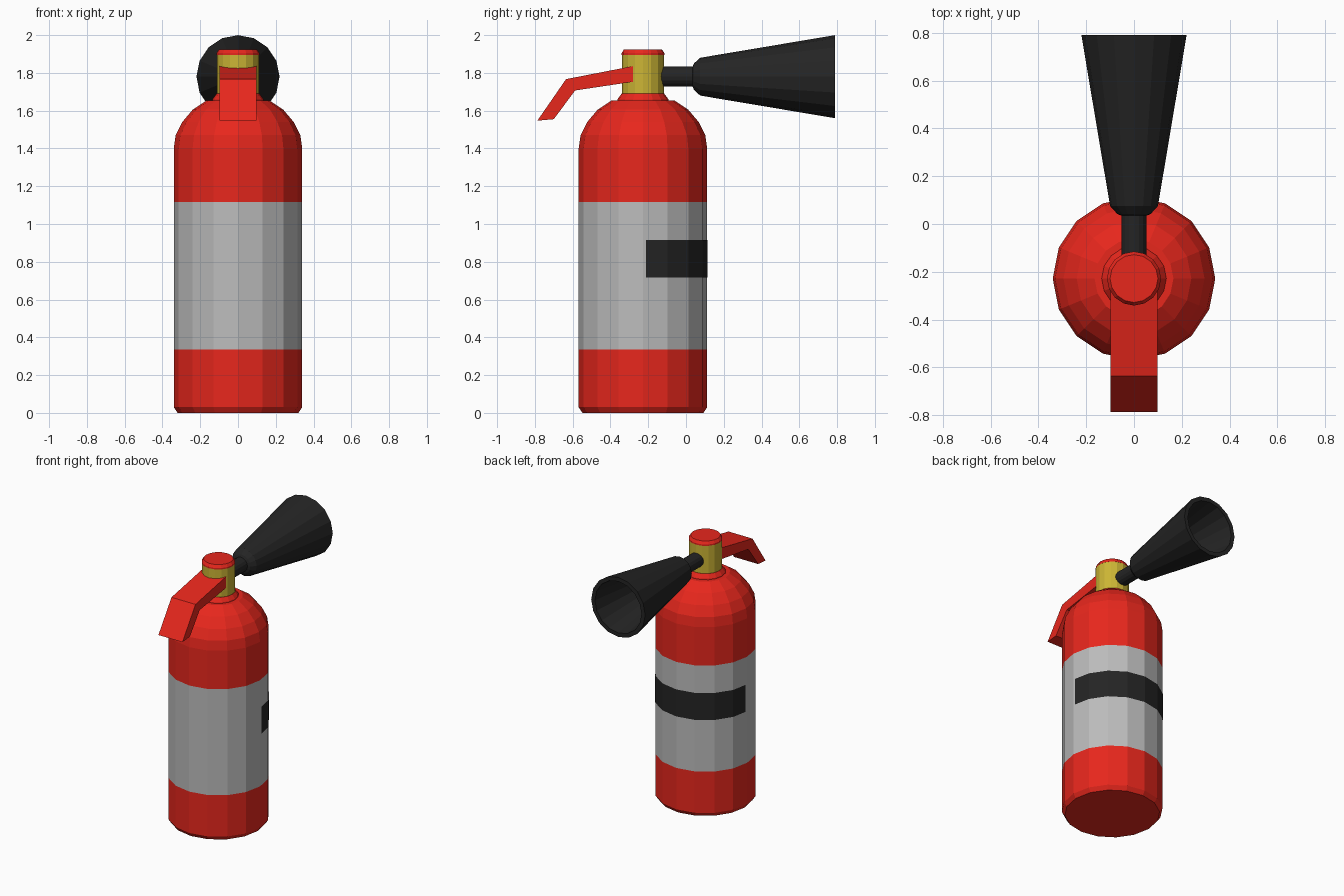
import bpy, bmesh
from math import cos, sin, tau

if "Cube" in bpy.data.objects:
    bpy.data.objects.remove(bpy.data.objects["Cube"])

SIDES = 16
CY = -0.228      # y of the cylinder axis
HZ = 1.78        # z of the horn axis


def material(name, rgb):
    m = bpy.data.materials.new(name)
    m.diffuse_color = (*rgb, 1)
    m.use_nodes = True
    m.node_tree.nodes["Principled BSDF"].inputs["Base Color"].default_value = m.diffuse_color
    return m


red = material("red_paint", (0.80, 0.02, 0.012))
silver = material("silver_band", (0.50, 0.50, 0.50))
black = material("black_plastic", (0.018, 0.018, 0.018))
brass = material("brass", (0.60, 0.46, 0.035))


def finish(bm, name, mats):
    bmesh.ops.recalc_face_normals(bm, faces=bm.faces)
    me = bpy.data.meshes.new(name)
    bm.to_mesh(me)
    bm.free()
    for m in mats:
        me.materials.append(m)
    ob = bpy.data.objects.new(name, me)
    bpy.context.collection.objects.link(ob)
    return ob


def lathe(profile, along_y=False, caps=True, bands={}):
    """Revolve (radius, height) points; bands maps a segment to a material slot."""
    bm = bmesh.new()
    rings = []
    for r, h in profile:
        ring = []
        for i in range(SIDES):
            a, b = r * cos(tau * i / SIDES), r * sin(tau * i / SIDES)
            ring.append(bm.verts.new((a, h, HZ + b) if along_y else (a, CY + b, h)))
        rings.append(ring)
    for s, (lo, hi) in enumerate(zip(rings, rings[1:])):
        for i in range(SIDES):
            j = (i + 1) % SIDES
            f = bm.faces.new((lo[i], lo[j], hi[j], hi[i]))
            f.material_index = bands.get(s, 0)
    if caps:
        bm.faces.new(rings[0])
        bm.faces.new(rings[-1])
    return bm


# Cylinder with domed shoulder and silver band
body = [(0.32, 0), (0.34, 0.03), (0.34, 0.335), (0.34, 1.117), (0.34, 1.40),
        (0.33, 1.47), (0.295, 1.54), (0.24, 1.605), (0.165, 1.655)]
finish(lathe(body, bands={2: 1}), "cylinder", [red, silver])

# Black label wrapped round the back half
label = lathe([(0.342, 0.716), (0.342, 0.915)], caps=False)
bmesh.ops.bisect_plane(label, geom=label.verts[:] + label.edges[:] + label.faces[:],
                       plane_co=(0, -0.212, 0), plane_no=(0, -1, 0), clear_outer=True)
finish(label, "back_label", [black])

# Collar, valve and cap
finish(lathe([(0.136, 1.65), (0.134, 1.662), (0.113, 1.69)]), "collar", [red])
finish(lathe([(0.112, 1.68), (0.112, 1.897)]), "valve", [brass])
finish(lathe([(0.113, 1.895), (0.113, 1.905), (0.10, 1.925)]), "cap", [red])

# Hose stub and hollow discharge horn
horn = [(0.053, -0.15), (0.053, 0.035), (0.07, 0.042), (0.10, 0.075), (0.22, 0.79),
        (0.19, 0.79), (0.08, 0.11)]
finish(lathe(horn, along_y=True), "discharge_horn", [black])

# Bent lever handle
side = [(-0.28, 1.836), (-0.635, 1.767), (-0.787, 1.547), (-0.70, 1.555),
        (-0.587, 1.707), (-0.28, 1.753)]
bm = bmesh.new()
left, right = ([bm.verts.new((x, y, z)) for y, z in side] for x in (-0.098, 0.098))
bm.faces.new(left)
bm.faces.new(right)
for i in range(len(side)):
    j = (i + 1) % len(side)
    bm.faces.new((left[i], left[j], right[j], right[i]))
finish(bm, "lever_handle", [red])
